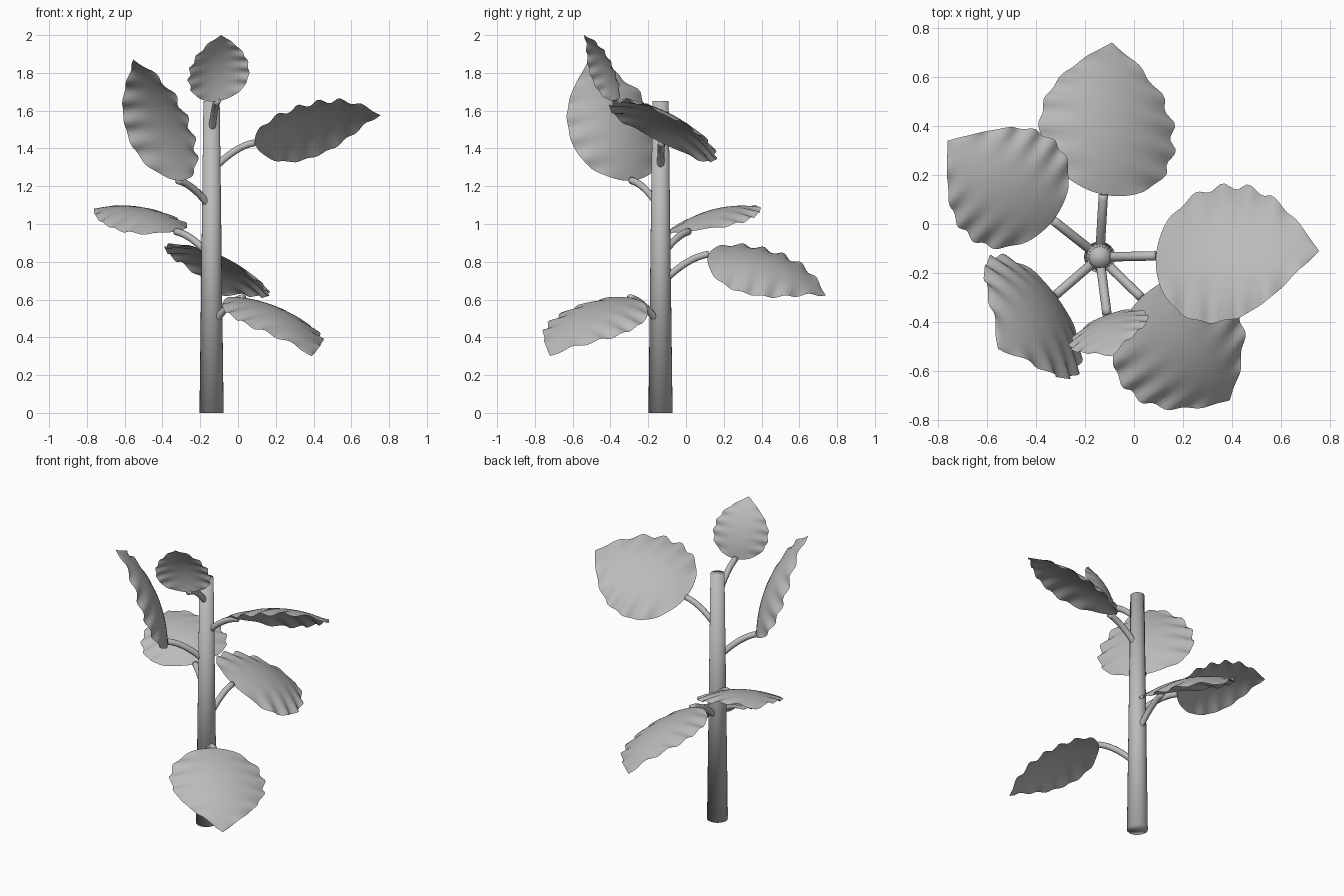
import bpy, bmesh, math
from mathutils import Vector, Matrix

if "Cube" in bpy.data.objects:
    bpy.data.objects.remove(bpy.data.objects["Cube"])

mat = bpy.data.materials.new("light grey")
mat.diffuse_color = (0.5, 0.5, 0.5, 1)
mat.use_nodes = True
mat.node_tree.nodes["Principled BSDF"].inputs["Base Color"].default_value = mat.diffuse_color
AXIS = Vector((-0.14, -0.135, 0))


def finish(name, bm):
    bmesh.ops.remove_doubles(bm, verts=bm.verts, dist=0.0005)
    for f in bm.faces:
        f.smooth = True
    me = bpy.data.meshes.new(name)
    bm.to_mesh(me)
    bm.free()
    me.materials.append(mat)
    ob = bpy.data.objects.new(name, me)
    bpy.context.collection.objects.link(ob)


# Tapered stem
bm = bmesh.new()
bmesh.ops.create_cone(bm, cap_ends=True, segments=24, radius1=0.064, radius2=0.043, depth=1.65,
                      matrix=Matrix.Translation(AXIS + Vector((0, 0, 0.825))))
finish("stem", bm)


def half_width(t):
    # rounded base, widest at 0.38, pointed tip
    if t < 0.38:
        return math.sqrt(max(0, 1 - ((0.38 - t) / 0.38) ** 2))
    return max(0, math.cos(math.pi / 2 * ((t - 0.38) / 0.62) ** 1.2))


def leaf(name, base, tip, width, roll):
    base, tip = Vector(base), Vector(tip)
    chord = tip - base
    size = chord.length
    f = chord.normalized()
    left = Vector((0, 0, 1)).cross(f).normalized()
    left = Matrix.Rotation(-math.radians(roll), 3, f) @ left
    n = f.cross(left)
    bm = bmesh.new()
    rows, cols = 56, 16
    grid = []
    for i in range(rows + 1):
        t = (1 - math.cos(math.pi * i / rows)) / 2
        row = []
        for j in range(cols + 1):
            v = 2 * j / cols - 1
            wave = math.sin(t * 2 * math.pi * 6) * math.sin(math.pi * t) ** 0.5
            w = half_width(t) * (1 + 0.035 * wave * abs(v) ** 3)
            lift = 0.11 * size * (4 * t * (1 - t) - (v * w) ** 2)
            lift += 0.022 * size * wave * abs(v) ** 3
            row.append(bm.verts.new(base + chord * t + left * (v * w * width / 2) + n * lift))
        grid.append(row)
    for a, b in zip(grid, grid[1:]):
        for j in range(cols):
            bm.faces.new((a[j], b[j], b[j + 1], a[j + 1]))
    finish(name, bm)


def stalk(name, z, end):
    # curved tube from the stem axis to the leaf base
    end = Vector(end)
    start = Vector((AXIS.x, AXIS.y, z - 0.04))
    mid = start.lerp(end, 0.55)
    mid.z = end.z - 0.015
    bm = bmesh.new()
    rings = []
    for i in range(13):
        t = i / 12
        p = start * (1 - t) ** 2 + mid * 2 * t * (1 - t) + end * t * t
        d = ((mid - start) * (1 - t) + (end - mid) * t).normalized()
        s = Vector((0, 0, 1)).cross(d).normalized()
        u = d.cross(s)
        rings.append([bm.verts.new(p + 0.019 * (s * math.cos(k * math.pi / 5) + u * math.sin(k * math.pi / 5)))
                      for k in range(10)])
    for a, b in zip(rings, rings[1:]):
        for k in range(10):
            bm.faces.new((a[k], a[(k + 1) % 10], b[(k + 1) % 10], b[k]))
    bm.faces.new(rings[0][::-1])
    bm.faces.new(rings[-1])
    finish(name, bm)


# stem height, leaf base, leaf tip, width, roll (positive = left edge lower)
LEAVES = [
    (0.50, (0.03, -0.30, 0.61), (0.39, -0.72, 0.30), 0.58, 7),
    (0.72, (-0.125, 0.12, 0.84), (-0.09, 0.74, 0.62), 0.60, -24),
    (0.86, (-0.33, 0.015, 0.96), (-0.76, 0.34, 1.08), 0.52, 6),
    (1.12, (-0.32, -0.29, 1.23), (-0.555, -0.51, 1.87), 0.59, 7),
    (1.32, (0.09, -0.13, 1.43), (0.755, -0.11, 1.575), 0.62, 27),
    (1.52, (-0.11, -0.37, 1.65), (-0.09, -0.54, 2.0), 0.34, -15),
]
for k, (z, base, tip, width, roll) in enumerate(LEAVES, 1):
    leaf(f"leaf_{k}", base, tip, width, roll)
    stalk(f"leaf_stalk_{k}", z, base)
